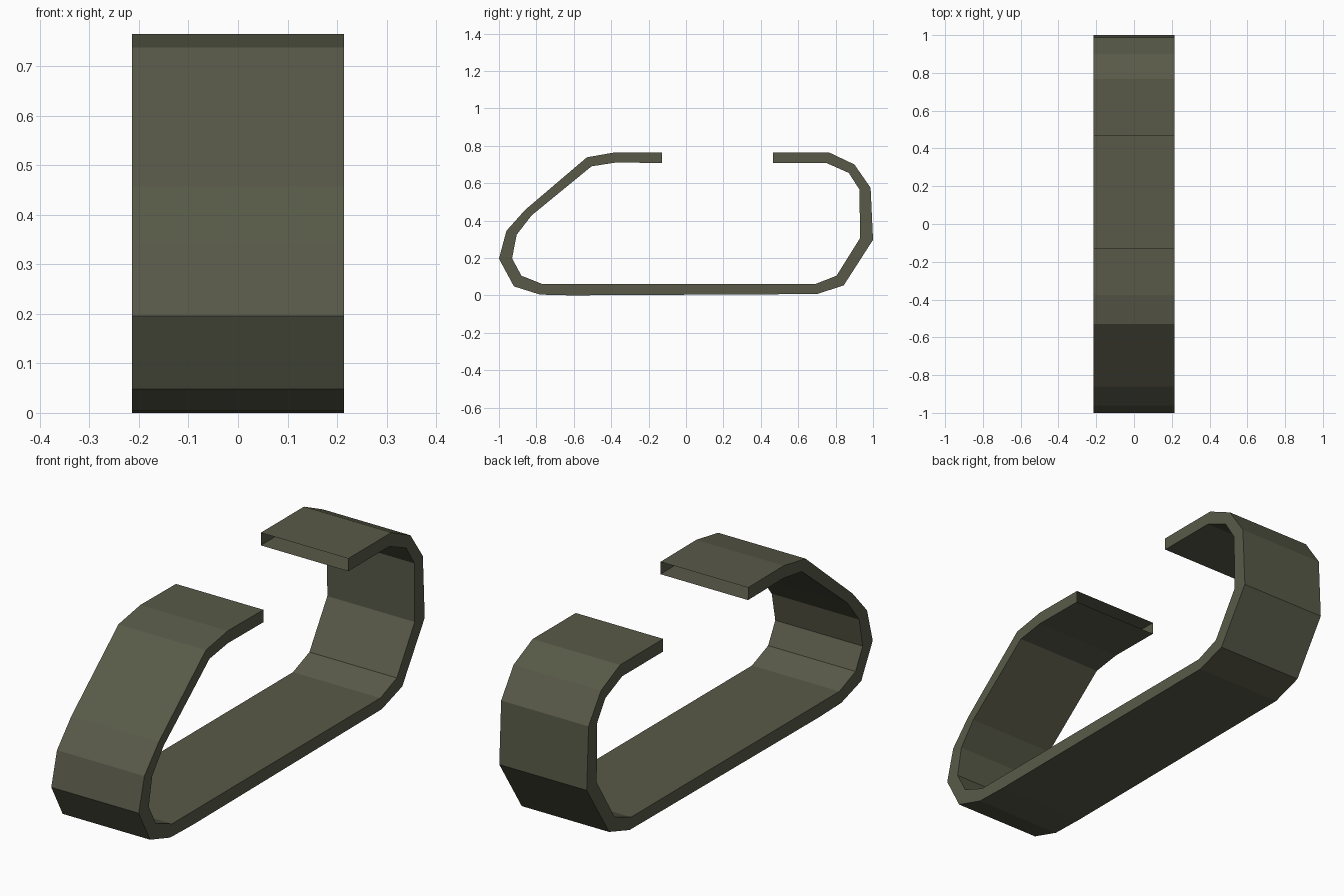
import bpy, bmesh

if "Cube" in bpy.data.objects:
    bpy.data.objects.remove(bpy.data.objects["Cube"])

mat = bpy.data.materials.new("dark olive")
mat.diffuse_color = (0.098, 0.102, 0.065, 1)
mat.use_nodes = True
mat.node_tree.nodes["Principled BSDF"].inputs["Base Color"].default_value = mat.diffuse_color

HALF_WIDTH = 0.214

# Matching (y, z) points along the outer and inner line of the band
outer = [(-.128, .763), (-.377, .765), (-.53, .738), (-.86, .457), (-.96, .345),
         (-1, .196), (-.92, .048), (-.78, .004), (-.62, 0), (.70, .007),
         (.843, .053), (1, .297), (.987, .575), (.90, .70), (.767, .763), (.465, .763)]
inner = [(-.128, .708), (-.377, .710), (-.505, .69), (-.825, .428), (-.905, .325),
         (-.93, .198), (-.88, .105), (-.767, .06), (-.62, .06), (.69, .06),
         (.805, .105), (.93, .305), (.928, .565), (.87, .655), (.752, .707), (.465, .707)]

# Track band: hollow strip with open ends
bm = bmesh.new()
rings = []
for o, i in zip(outer, inner):
    rings.append([bm.verts.new((x, *p)) for x, p in
                  ((-HALF_WIDTH, o), (HALF_WIDTH, o), (HALF_WIDTH, i), (-HALF_WIDTH, i))])
for a, b in zip(rings, rings[1:]):
    for k in range(4):
        n = (k + 1) % 4
        # wound so that normals point out of the band
        bm.faces.new((a[k], b[k], b[n], a[n]))

mesh = bpy.data.meshes.new("track_band")
bm.to_mesh(mesh)
bm.free()
mesh.materials.append(mat)
band = bpy.data.objects.new("track_band", mesh)
bpy.context.collection.objects.link(band)
